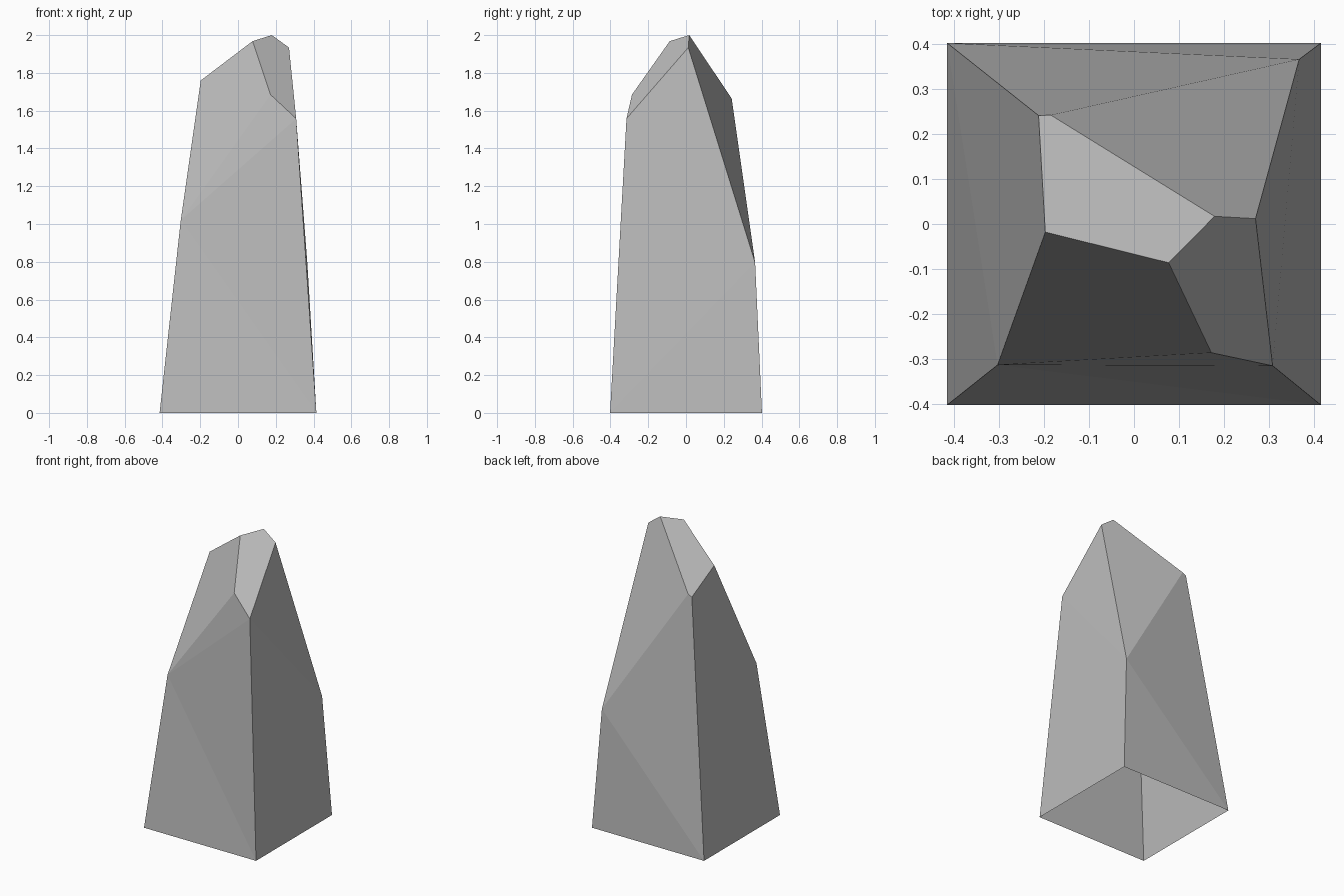
import bpy
import bmesh

# Remove the default cube
cube = bpy.data.objects.get("Cube")
if cube:
    bpy.data.objects.remove(cube, do_unlink=True)

# Stone material
stone = bpy.data.materials.new("grey_stone")
stone.use_nodes = True
grey = (0.5, 0.5, 0.5, 1)
stone.diffuse_color = grey
stone.node_tree.nodes["Principled BSDF"].inputs["Base Color"].default_value = grey

bm = bmesh.new()


def point(x, y, z):
    return bm.verts.new((x, y, z))


# Open rectangular foot
foot_x, foot_y = 0.415, 0.402
front_right = point(-foot_x, -foot_y, 0)
front_left = point(foot_x, -foot_y, 0)
back_left = point(foot_x, foot_y, 0)
back_right = point(-foot_x, foot_y, 0)

# Shoulders, where each corner edge breaks
shoulder_fr = point(-0.303, -0.313, 1.02)
shoulder_fl = point(0.308, -0.315, 1.558)
shoulder_bl = point(0.367, 0.366, 0.795)
shoulder_br = point(-0.212, 0.241, 1.65)

# Chipped crown
chip_back = point(-0.185, 0.242, 1.664)
chip_right = point(-0.197, -0.018, 1.76)
chip_front = point(0.172, -0.286, 1.685)
ridge_front = point(0.077, -0.086, 1.968)
peak = point(0.179, 0.017, 2.0)
ridge_left = point(0.27, 0.012, 1.934)

facets = [
    # front
    (front_right, front_left, shoulder_fr),
    (front_left, shoulder_fl, shoulder_fr),
    (shoulder_fr, shoulder_fl, chip_front),
    (shoulder_fr, chip_front, ridge_front, chip_right),
    # left side
    (front_left, back_left, shoulder_bl),
    (front_left, shoulder_bl, shoulder_fl),
    (shoulder_fl, shoulder_bl, ridge_left),
    # back
    (back_left, back_right, shoulder_bl),
    (back_right, shoulder_br, chip_back, shoulder_bl),
    (shoulder_bl, chip_back, peak, ridge_left),
    # right side
    (back_right, front_right, shoulder_fr),
    (back_right, shoulder_fr, chip_right, shoulder_br),
    # crown
    (shoulder_fl, ridge_left, peak, ridge_front, chip_front),
    (chip_right, ridge_front, peak, chip_back, shoulder_br),
]
for facet in facets:
    bm.faces.new(facet)

# Standing rock
mesh = bpy.data.meshes.new("standing_rock")
bm.to_mesh(mesh)
bm.free()
mesh.materials.append(stone)
rock = bpy.data.objects.new("standing_rock", mesh)
bpy.context.collection.objects.link(rock)
